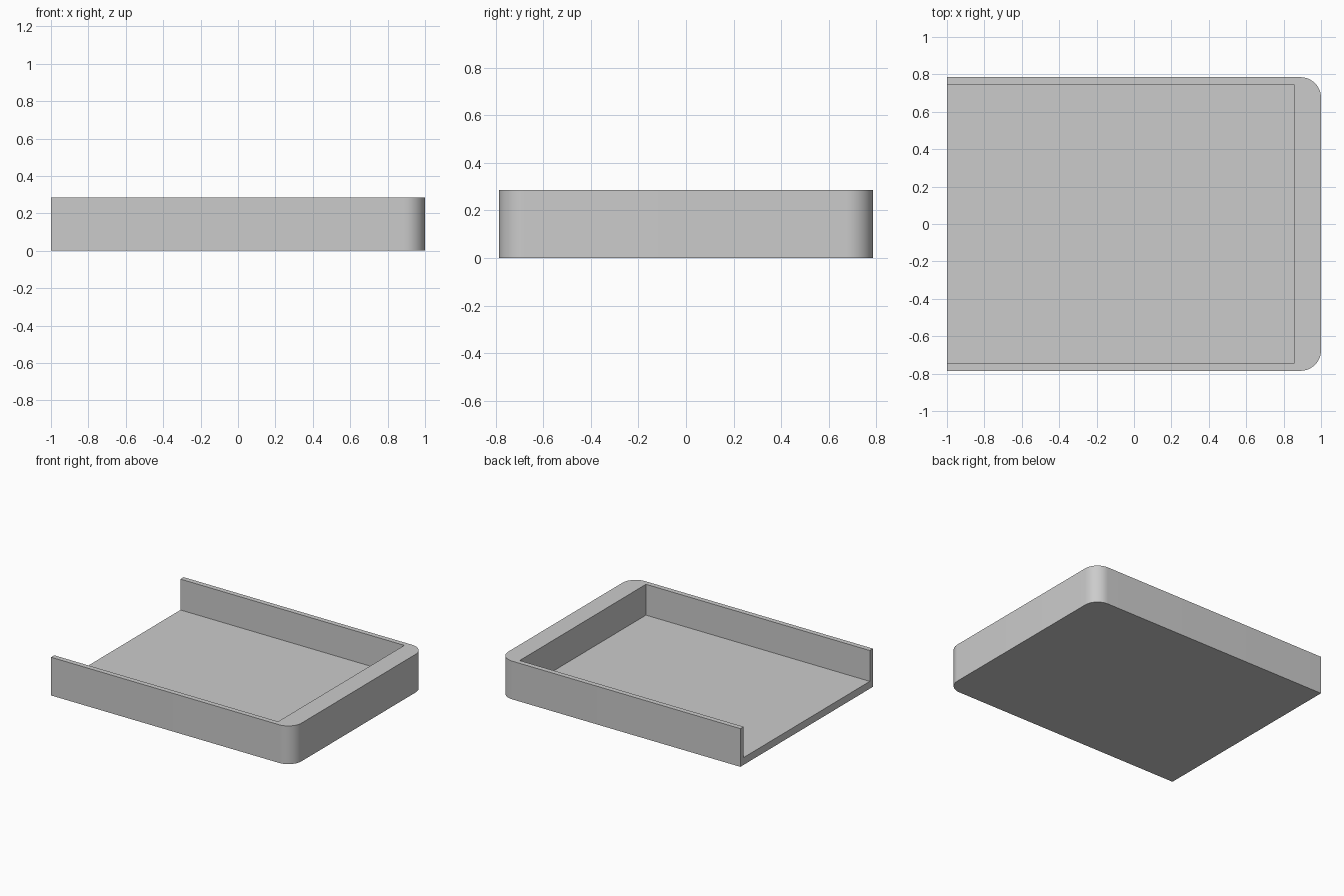
import bpy
import bmesh
import math
from mathutils import Matrix, Vector

default = bpy.data.objects.get("Cube")
if default:
    bpy.data.objects.remove(default, do_unlink=True)

# Overall dimensions
HALF_X, HALF_Y, HEIGHT = 1.0, 0.785, 0.286
FLOOR, SIDE_WALL, END_WALL, RADIUS = 0.055, 0.038, 0.145, 0.11

grey = bpy.data.materials.new("plain grey")
grey.use_nodes = True
colour = (0.6, 0.6, 0.6, 1)
grey.diffuse_color = colour
grey.node_tree.nodes["Principled BSDF"].inputs["Base Color"].default_value = colour


def box(name, low, high, round_right=0):
    """Box between two corners, optionally rounding its upright +x edges."""
    low, high = Vector(low), Vector(high)
    bm = bmesh.new()
    bmesh.ops.create_cube(bm, size=1, matrix=Matrix.Translation((low + high) / 2)
                          @ Matrix.Diagonal((*(high - low), 1)))
    if round_right:
        edges = [e for e in bm.edges
                 if all(v.co.x > high.x - 0.001 for v in e.verts)
                 and abs(e.verts[0].co.z - e.verts[1].co.z) > 0.01]
        bmesh.ops.bevel(bm, geom=edges, offset=round_right, segments=12,
                        profile=0.5, affect='EDGES')
    mesh = bpy.data.meshes.new(name)
    bm.to_mesh(mesh)
    bm.free()
    mesh.materials.append(grey)
    obj = bpy.data.objects.new(name, mesh)
    bpy.context.collection.objects.link(obj)
    return obj


# Tray body with two rounded corners
tray = box("tray", (-HALF_X, -HALF_Y, 0), (HALF_X, HALF_Y, HEIGHT), RADIUS)

# Recess, open at the top and at the -x end
inner_y = HALF_Y - SIDE_WALL
cutter = box("recess_cutter", (-HALF_X - 0.2, -inner_y, FLOOR),
             (HALF_X - END_WALL, inner_y, HEIGHT + 0.2))
cutter.hide_render = True
cut = tray.modifiers.new("recess", 'BOOLEAN')
cut.operation = 'DIFFERENCE'
cut.solver = 'EXACT'
cut.object = cutter

bpy.ops.object.select_all(action='DESELECT')
tray.select_set(True)
bpy.context.view_layer.objects.active = tray
bpy.ops.object.modifier_apply(modifier=cut.name)
bpy.data.objects.remove(cutter, do_unlink=True)
bpy.ops.object.shade_smooth_by_angle(angle=math.radians(30))
